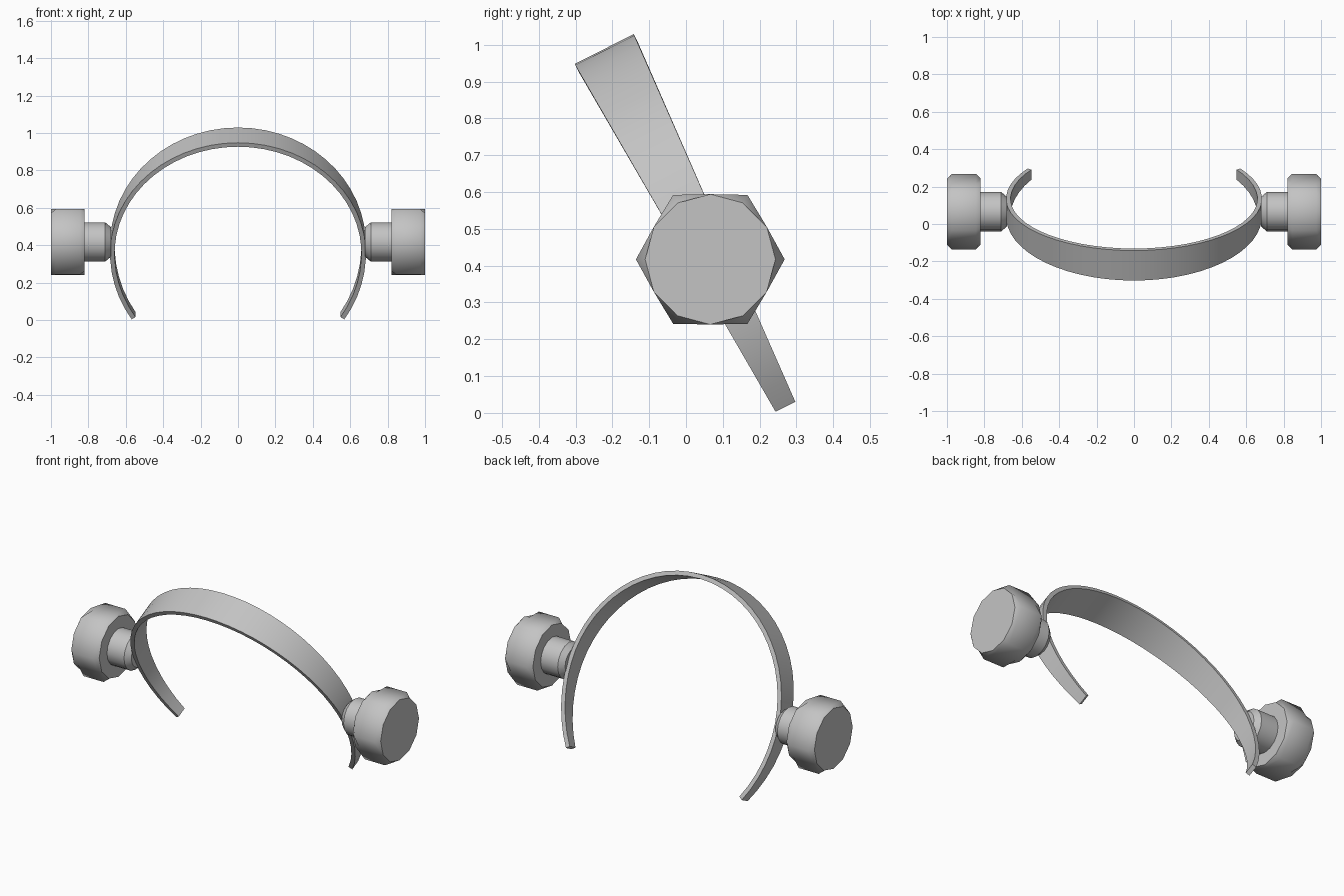
import bpy, bmesh
from math import sin, cos, pi, radians
from mathutils import Vector

cube = bpy.data.objects.get("Cube")
if cube:
    bpy.data.objects.remove(cube, do_unlink=True)

gray = bpy.data.materials.new("plain gray")
gray.use_nodes = True
color = (0.55, 0.55, 0.55, 1)
gray.diffuse_color = color
gray.node_tree.nodes["Principled BSDF"].inputs["Base Color"].default_value = color


def loft(name, rings, angle):
    """Skin a list of closed rings, cap both ends and shade."""
    bm = bmesh.new()
    rows = [[bm.verts.new(p) for p in ring] for ring in rings]
    n = len(rows[0])
    for a, b in zip(rows, rows[1:]):
        for i in range(n):
            j = (i + 1) % n
            bm.faces.new((a[i], a[j], b[j], b[i]))
    bm.faces.new(rows[0])
    bm.faces.new(rows[-1])
    bmesh.ops.recalc_face_normals(bm, faces=bm.faces)
    mesh = bpy.data.meshes.new(name)
    bm.to_mesh(mesh)
    bm.free()
    mesh.materials.append(gray)
    obj = bpy.data.objects.new(name, mesh)
    bpy.context.collection.objects.link(obj)
    bpy.ops.object.select_all(action="DESELECT")
    obj.select_set(True)
    bpy.context.view_layer.objects.active = obj
    bpy.ops.object.shade_smooth_by_angle(angle=radians(angle))
    return obj


# Tilted headband: a thin arc that narrows toward both ends
center = Vector((0, 0.087, 0.378))
up = Vector((0, -0.452, 0.892))
across = Vector((0, 0.892, 0.452))
outer, thick, steps = 0.684, 0.024, 40
start, end = radians(-33.8), radians(213.8)
rings = []
for k in range(steps + 1):
    a = start + (end - start) * k / steps
    stretch = 1.0 if sin(a) > 0 else 1.065
    half = (0.06 + 0.11 * (outer * stretch * sin(a) + 0.405)) / 2
    ring = []
    for r, s in ((outer, -1), (outer, 1), (outer - thick, 1), (outer - thick, -1)):
        p = center + Vector((r * cos(a), 0, 0)) + up * (r * stretch * sin(a))
        ring.append(p + across * (s * half))
    rings.append(ring)
loft("headband", rings, 30)


# Side knobs: a round stem with a chamfered hexagonal head
def disc(x, n, radius, corner=None):
    pts = []
    for i in range(n):
        r = corner if corner and i % 2 == 0 else radius
        t = 2 * pi * i / n
        pts.append((x, 0.066 + r * cos(t), 0.417 + r * sin(t)))
    return pts


for side, sign in (("left", 1), ("right", -1)):
    loft(side + "_stem", [disc(sign * x, 16, r) for x, r in
                          ((0.68, 0.08), (0.71, 0.105), (0.83, 0.105))], 35)
    loft(side + "_knob", [disc(sign * x, 12, 0.177, c) for x, c in
                          ((0.82, None), (0.845, 0.202), (0.975, 0.202), (1.0, None))], 60)
